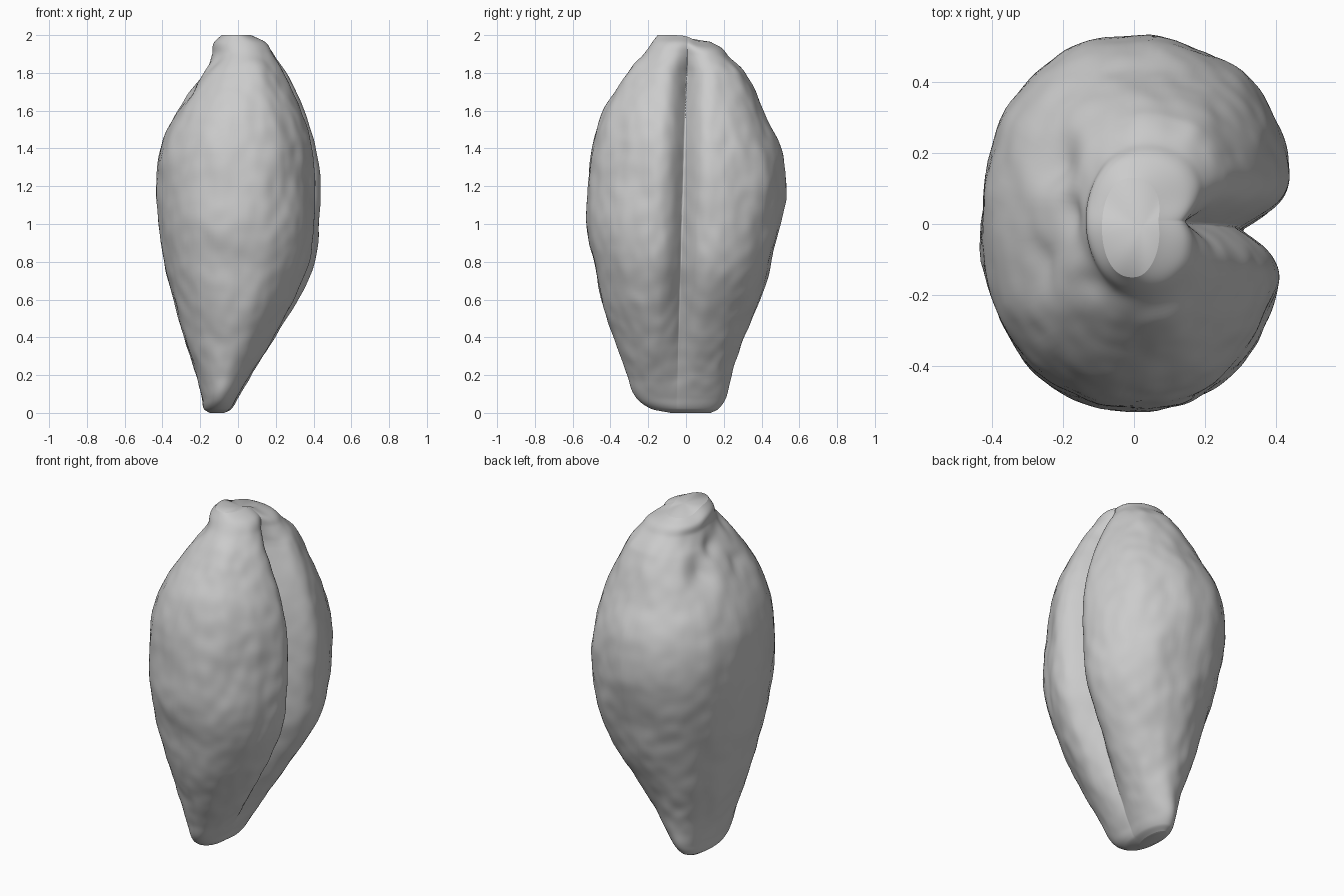
import bpy, bmesh, math
from mathutils import Vector, noise

if "Cube" in bpy.data.objects:
    bpy.data.objects.remove(bpy.data.objects["Cube"], do_unlink=True)

# Outline in hundredths: height, right, left, front, back
OUTLINE = [
    (0, -15, -7, -8, 13), (2, -18, -3, -18, 17), (8, -19, 1, -26, 21),
    (20, -22, 9, -31, 24), (40, -29, 22, -38, 31), (60, -34, 33, -45, 39),
    (80, -39, 41, -49, 45), (100, -42, 44, -53, 50), (120, -43, 44, -52, 53),
    (140, -41, 42, -50, 50), (160, -32, 36, -44, 41), (180, -19, 27, -31, 31),
    (190, -14, 21, -22, 23), (196, -13, 17, -18, 19), (200, -9, 8, -15, 13)]
OUTLINE = [[v / 100 for v in row] for row in OUTLINE]

# Bumps and dents: centre, radius, outward amount
MARKS = [
    ((-.22, .18, 1.70), .08, -.03), ((-.26, -.11, 1.69), .05, -.015),
    ((-.12, -.18, 1.88), .06, -.015), ((-.2, -.2, 1.77), .09, .012),
    ((-.19, .03, 1.80), .06, -.025), ((-.31, .02, 1.5), .06, -.01),
    ((.34, .3, .75), .25, .018), ((.32, .3, 1.4), .15, -.012),
    ((.19, .46, 1.2), .1, -.012)]
RINGS, SIDES = 150, 176


def outline_at(z):
    """Smooth interpolation of the outline at height z."""
    last = len(OUTLINE) - 1
    i = max(k for k in range(last) if OUTLINE[k][0] <= z)
    p, q = OUTLINE[i], OUTLINE[i + 1]
    before, after = OUTLINE[max(i - 1, 0)], OUTLINE[min(i + 2, last)]
    h = q[0] - p[0]
    t = (z - p[0]) / h
    result = []
    for c in range(1, 5):
        m = (q[c] - before[c]) / (q[0] - before[0]) * h
        n = (after[c] - p[c]) / (after[0] - p[0]) * h
        result.append((2*t**3 - 3*t*t + 1) * p[c] + (t**3 - 2*t*t + t) * m
                      + (3*t*t - 2*t**3) * q[c] + (t**3 - t*t) * n)
    return result


def signed_power(v, e):
    return math.copysign(abs(v) ** e, v)


def grain_point(z, u):
    x0, x1, y0, y1 = outline_at(z)
    cx, cy, a, b = (x0 + x1) / 2, (y0 + y1) / 2, (x1 - x0) / 2, (y1 - y0) / 2
    # Points crowd together around the crease
    angle = u - .75 * math.sin(u)
    co, si = math.cos(angle), math.sin(angle)
    square = .12 * min(1, z)
    x = cx + a * signed_power(co, 1 - square)
    y = cy + b * signed_power(si, 1 - square / 2)
    # Lengthwise crease between two rounded lobes, the back one fuller
    if co > 0:
        off = abs(y + .05 - .03 * z)
        depth = min(.12, a * .5) * min(1, .2 + z * 1.2, .25 + (2 - z) * 4)
        groove = math.exp(-(off / (.088 - .015 * z)) ** 1.5) + .15 * math.exp(-off / .012)
        x += .08 * y * co * min(1, z) - depth * groove * min(1, co * 2)
    p = Vector((x, y, z))
    out = Vector((x - cx, (y - cy) * .7, 0))
    out = out.normalized() if out.length > .001 else Vector((0, 0, 1))
    if z > 1.3:
        out = (out + Vector((0, 0, (z - 1.3) * .8))).normalized()
    # Germ hollows and swellings
    shift = sum(s * math.exp(-((p - Vector(c)).length / r) ** 2) for c, r, s in MARKS)
    # Wrinkled skin
    fade = min(1, z * 6, (2 - z) * 6)
    shift += fade * .009 * noise.noise(Vector((x * 7, y * 7, z * 3.5)))
    shift += fade * .005 * noise.noise(Vector((x * 15, y * 15, z * 11)))
    p += out * shift
    # Tip sits lower towards the back
    p.z -= .18 * max(0, z - 1.8) / (1 + math.exp((.03 - y) / .02))
    return p


# Grain body as stacked rings
bm = bmesh.new()
rings = []
for i in range(RINGS + 1):
    z = 1 - math.cos(math.pi * i / RINGS)
    rings.append([bm.verts.new(grain_point(z, 2 * math.pi * j / SIDES)) for j in range(SIDES)])
for low, high in zip(rings, rings[1:]):
    for j in range(SIDES):
        k = (j + 1) % SIDES
        bm.faces.new((low[j], low[k], high[k], high[j]))

# End caps closed by a fan
for ring, flip in ((rings[0], True), (rings[-1], False)):
    middle = bm.verts.new(sum((v.co for v in ring), Vector()) / SIDES)
    for j in range(SIDES):
        pair = [ring[j], ring[(j + 1) % SIDES]]
        bm.faces.new((pair[::-1] if flip else pair) + [middle])

mesh = bpy.data.meshes.new("grain_body")
bm.to_mesh(mesh)
bm.free()
mesh.shade_smooth()
grain = bpy.data.objects.new("grain_body", mesh)
bpy.context.collection.objects.link(grain)

# Plain grey skin
skin = bpy.data.materials.new("light_grey")
skin.use_nodes = True
grey = (.6, .6, .6, 1)
skin.diffuse_color = grey
skin.node_tree.nodes["Principled BSDF"].inputs["Base Color"].default_value = grey
mesh.materials.append(skin)
